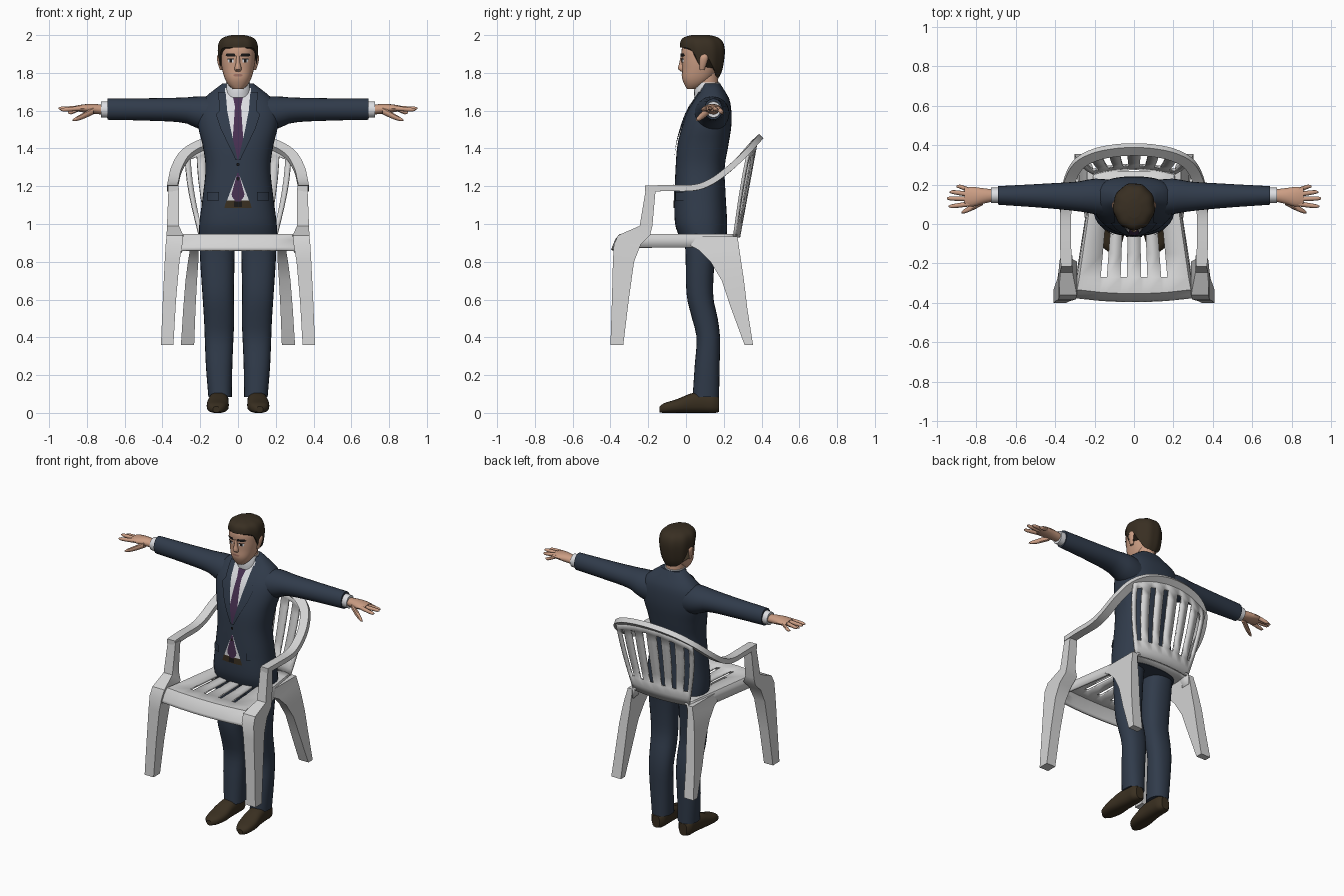
import bpy, bmesh, math
from mathutils import Vector

if "Cube" in bpy.data.objects:
    bpy.data.objects.remove(bpy.data.objects["Cube"])


def mat(name, r, g, b):
    m = bpy.data.materials.new(name)
    m.diffuse_color = (r, g, b, 1)
    m.use_nodes = True
    m.node_tree.nodes["Principled BSDF"].inputs["Base Color"].default_value = m.diffuse_color
    return m


SUIT = mat("navy_cloth", .030, .044, .070)
SKIN = mat("skin", .60, .34, .23)
HAIR = mat("dark_brown", .040, .028, .016)
SHIRT = mat("white_cloth", .72, .73, .76)
TIE = mat("purple_silk", .065, .030, .085)
LEATHER = mat("brown_leather", .042, .029, .015)
BLACK = mat("black", .010, .009, .009)
LIP = mat("lip", .36, .17, .13)
PLASTIC = mat("pale_plastic", .66, .66, .66)


def finish(name, bm, material, face_front=False):
    bmesh.ops.recalc_face_normals(bm, faces=bm.faces)
    if face_front and sum(f.normal.y for f in bm.faces) > 0:
        bmesh.ops.reverse_faces(bm, faces=bm.faces)
    me = bpy.data.meshes.new(name)
    bm.to_mesh(me)
    bm.free()
    me.materials.append(material)
    ob = bpy.data.objects.new(name, me)
    bpy.context.collection.objects.link(ob)
    return ob


def at(tab, t):
    """Smooth interpolation of table rows keyed by their first value."""
    t = min(max(t, tab[0][0]), tab[-1][0])
    i = max(k for k in range(len(tab) - 1) if tab[k][0] <= t)
    a, b = tab[i], tab[i + 1]
    p, q = tab[max(i - 1, 0)], tab[min(i + 2, len(tab) - 1)]
    h = b[0] - a[0]
    s = (t - a[0]) / h
    out = []
    for k in range(1, len(a)):
        m0 = (b[k] - p[k]) / (b[0] - p[0]) * h
        m1 = (q[k] - a[k]) / (q[0] - a[0]) * h
        out.append((2*s**3 - 3*s*s + 1)*a[k] + (s**3 - 2*s*s + s)*m0
                   + (3*s*s - 2*s**3)*b[k] + (s**3 - s*s)*m1)
    return out


def skin_rings(bm, rings):
    vs = [[bm.verts.new(p) for p in r] for r in rings]
    n = len(vs[0])
    for a, b in zip(vs, vs[1:]):
        for j in range(n):
            bm.faces.new((a[j], a[(j+1) % n], b[(j+1) % n], b[j]))
    bm.faces.new(vs[0])
    bm.faces.new(vs[-1])


def loft(name, material, tab, axis='z', sides=(1,), n=24, rows=16, p=2.0):
    """Rounded body along an axis; table rows: position, two centres, two radii."""
    for s in sides:
        bm = bmesh.new()
        rings = []
        for i in range(rows + 1):
            t = tab[0][0] + (tab[-1][0] - tab[0][0]) * i / rows
            ca, cb, ra, rb = at(tab, t)
            ring = []
            for j in range(n):
                c, d = math.cos(2*math.pi*j/n), math.sin(2*math.pi*j/n)
                a = ca + ra * math.copysign(abs(c)**(2/p), c)
                b = cb + rb * math.copysign(abs(d)**(2/p), d)
                x, y, z = {'x': (t, a, b), 'y': (a, t, b), 'z': (a, b, t)}[axis]
                ring.append((s*x, y, z))
            rings.append(ring)
        skin_rings(bm, rings)
        finish(name + {1: "", -1: "_mirrored"}[s], bm, material)


def plate(name, material, tab, p, rows, off=.004, sides=(1,), nx=6, nz=8):
    """Thin patch lying on the front of a loft; rows: z, x start, x end."""
    for s in sides:
        bm = bmesh.new()
        vs = []
        for i in range(nz + 1):
            z = rows[0][0] + (rows[-1][0] - rows[0][0]) * i / nz
            k = max(k for k in range(len(rows) - 1) if rows[k][0] <= z + 1e-9)
            f = (z - rows[k][0]) / (rows[k+1][0] - rows[k][0])
            x0, x1 = (rows[k][m] + f*(rows[k+1][m] - rows[k][m]) for m in (1, 2))
            cx, cy, rx, ry = at(tab, z)
            line = []
            for j in range(nx + 1):
                x = x0 + (x1 - x0) * j / nx
                d = max(0, 1 - abs(x / rx)**p)**(1/p)
                line.append(bm.verts.new((s*x, cy - ry*d - off, z)))
            vs.append(line)
        for a, b in zip(vs, vs[1:]):
            for j in range(nx):
                bm.faces.new((a[j], a[j+1], b[j+1], b[j]))
        finish(name + {1: "", -1: "_mirrored"}[s], bm, material, True)


def sheet(name, us, vs, fn, hole, thick):
    """Moulded plastic sheet with slots left open."""
    bm = bmesh.new()
    g = [[bm.verts.new(fn(u, v)) for u in us] for v in vs]
    for i in range(len(vs) - 1):
        for j in range(len(us) - 1):
            if not hole((us[j] + us[j+1]) / 2, (vs[i] + vs[i+1]) / 2):
                bm.faces.new((g[i][j], g[i][j+1], g[i+1][j+1], g[i+1][j]))
    ob = finish(name, bm, PLASTIC)
    mod = ob.modifiers.new("thickness", 'SOLIDIFY')
    mod.thickness, mod.offset = thick, 0


def post(name, rows):
    """Four-sided leg, mirrored; rows: z, x inner, x outer, y front, y back."""
    for s in (1, -1):
        bm = bmesh.new()
        skin_rings(bm, [[(s*a, c, z), (s*b, c, z), (s*b, d, z), (s*a, d, z)]
                        for z, a, b, c, d in rows])
        finish(name + ("" if s > 0 else "_mirrored"), bm, PLASTIC)


BOTH = (1, -1)

# Jacket body, sleeves, trousers
torso = [(.93, 0, .09, .205, .125), (1.0, 0, .08, .205, .138), (1.15, 0, .075, .186, .135),
         (1.3, 0, .075, .172, .13), (1.42, 0, .09, .188, .135), (1.52, 0, .11, .212, .13),
         (1.6, 0, .125, .214, .115), (1.66, 0, .138, .185, .092), (1.7, 0, .14, .14, .068),
         (1.745, 0, .135, .08, .045)]
loft("jacket", SUIT, torso, n=40, rows=32, p=2.4)
loft("sleeve", SUIT, [(.08, .125, 1.57, .095, .1), (.2, .14, 1.588, .09, .088),
     (.28, .14, 1.602, .076, .068), (.45, .143, 1.606, .062, .06),
     (.69, .145, 1.608, .047, .056)], 'x', BOTH)
loft("trouser_leg", SUIT, [(.085, .095, .105, .062, .07), (.25, .1, .112, .07, .066),
     (.4, .1, .118, .076, .062), (.5, .1, .1, .08, .068), (.62, .105, .074, .083, .07),
     (.85, .11, .077, .092, .08), (1.0, .11, .085, .09, .1)], 'z', BOTH, rows=20, p=2.3)
loft("shirt_cuff", SHIRT, [(.66, .145, 1.606, .04, .045), (.725, .145, 1.606, .039, .042)],
     'x', BOTH, rows=2)

# Shirt front, tie, belt, lapels, pockets
FRONT = dict(tab=torso, p=2.4)
plate("shirt_front", SHIRT, rows=[(1.34, -.003, .003), (1.5, -.04, .04), (1.65, -.068, .068),
      (1.72, -.07, .07)], off=.003, nz=14, **FRONT)
plate("tie", TIE, rows=[(1.34, -.003, .003), (1.45, -.028, .028), (1.62, -.016, .016),
      (1.63, -.018, .018), (1.67, -.026, .026)], off=.008, nz=14, **FRONT)
plate("lower_shirt", SHIRT, rows=[(1.12, -.06, .06), (1.27, -.003, .003)], off=.003, **FRONT)
plate("lower_tie", TIE, rows=[(1.11, -.006, .006), (1.15, -.036, .036), (1.27, -.004, .004)],
      off=.006, nz=10, **FRONT)
plate("belt", LEATHER, rows=[(1.085, -.073, .073), (1.125, -.06, .06)], off=.005, **FRONT)
plate("buckle", BLACK, rows=[(1.09, -.02, .02), (1.12, -.02, .02)], off=.008, nz=2, **FRONT)
plate("lapel", SUIT, rows=[(1.34, .002, .012), (1.5, .038, .09), (1.59, .055, .12),
      (1.6, .057, .098), (1.7, .066, .105)], off=.009, sides=BOTH, nz=18, **FRONT)
plate("pocket_flap", SUIT, rows=[(1.125, .10, .165), (1.17, .10, .165)], off=.009,
      sides=BOTH, **FRONT)
for z in (1.315, 1.24):
    plate("button", BLACK, rows=[(z-.009, -.004, .004), (z, -.009, .009), (z+.009, -.004, .004)],
          off=.009, nz=4, **FRONT)

# Collar and neck
loft("shirt_collar", SHIRT, [(1.66, 0, .125, .078, .08), (1.71, 0, .115, .07, .072),
     (1.75, 0, .115, .062, .062)], rows=6)
loft("neck", SKIN, [(1.68, 0, .115, .057, .06), (1.82, 0, .105, .058, .062)], rows=4)

# Head and face
head = [(1.715, 0, .035, .028, .03), (1.735, 0, .045, .05, .052), (1.77, 0, .06, .07, .08),
        (1.82, 0, .074, .084, .094), (1.87, 0, .08, .091, .102), (1.93, 0, .08, .09, .102),
        (1.975, 0, .08, .07, .08)]
loft("head", SKIN, head, n=32, rows=22, p=2.3)
loft("nose", SKIN, [(1.807, 0, -.014, .014, .012), (1.82, 0, -.02, .019, .022),
     (1.85, 0, -.02, .012, .016), (1.89, 0, -.018, .009, .01)], n=12, rows=8)
loft("ear", SKIN, [(1.815, .088, .085, .008, .012), (1.85, .095, .09, .012, .02),
     (1.885, .1, .095, .012, .022), (1.9, .097, .095, .006, .012)], 'z', BOTH, 12, 8)
FACE = dict(tab=head, p=2.3)
plate("eye_white", SHIRT, rows=[(1.855, .024, .05), (1.872, .022, .055)], sides=BOTH, nz=2, **FACE)
plate("iris", BLACK, rows=[(1.856, .031, .046), (1.873, .031, .046)], off=.006, sides=BOTH, nz=2, **FACE)
plate("eyelid", BLACK, rows=[(1.871, .02, .058), (1.876, .022, .056)], off=.007, sides=BOTH, nz=2, **FACE)
plate("eyebrow", BLACK, rows=[(1.886, .013, .055), (1.892, .013, .067), (1.902, .018, .06)],
      off=.007, sides=BOTH, nz=4, **FACE)
plate("mouth", LIP, rows=[(1.782, -.018, .018), (1.789, -.028, .028), (1.794, -.014, .014)],
      nz=4, **FACE)

# Hair cap with a hairline that drops from brow to nape
hair_tab = [(1.76, .02, .165, .068), (1.8, -.002, .188, .09), (1.87, -.014, .203, .102),
            (1.93, -.03, .206, .106), (1.97, -.026, .192, .096), (1.99, -.006, .165, .072),
            (2.0, .03, .125, .035)]
line = [(0, 1.935), (.9, 1.93), (1.15, 1.9), (1.35, 1.835), (1.6, 1.835), (1.75, 1.88),
        (2.0, 1.84), (2.4, 1.785), (math.pi, 1.768)]
bm = bmesh.new()
rings = []
for i in range(15):
    ring = []
    for j in range(48):
        a = 2*math.pi*j/48
        zb = at(line, min(a, 2*math.pi - a))[0]
        z = zb + (2.0 - zb) * math.sin(math.pi/2 * i/14)
        f, b, r = at(hair_tab, z)
        k = 1 + .018 * math.sin(9*a + 2)
        ring.append((k*r*math.sin(a), (f+b)/2 - k*(b-f)/2*math.cos(a), z))
    rings.append(ring)
skin_rings(bm, rings)
finish("hair", bm, HAIR)

# Hands
loft("palm", SKIN, [(.71, .145, 1.605, .03, .026), (.77, .142, 1.61, .04, .026),
     (.82, .138, 1.612, .05, .021), (.86, .138, 1.612, .045, .014)], 'x', BOTH, 16, 8)
for name, y0, y1, x1, z1 in (("index_finger", .102, .09, .94, 1.605), ("middle_finger", .127, .13, .95, 1.612),
                             ("ring_finger", .15, .162, .935, 1.605), ("little_finger", .172, .19, .9, 1.59)):
    loft(name, SKIN, [(.835, y0, 1.612, .013, .013), (x1-.015, y1, z1, .01, .01),
         (x1, y1, z1, .004, .004)], 'x', BOTH, 10, 8)
loft("thumb", SKIN, [(.765, .115, 1.6, .018, .02), (.82, .085, 1.572, .016, .017),
     (.86, .065, 1.555, .011, .011), (.875, .058, 1.55, .004, .004)], 'x', BOTH, 10, 8)

# Shoes
loft("shoe", LEATHER, [(-.14, .115, .018, .018, .016), (-.12, .113, .025, .042, .025),
     (-.05, .108, .036, .058, .036), (.03, .104, .052, .054, .052), (.1, .1, .056, .05, .056),
     (.16, .1, .052, .045, .052), (.175, .1, .045, .028, .04)], 'y', BOTH, 20, 16, 2.6)

# Chair seat: dished sheet with a front lip, side skirts and four slots
EDGE = [.13, .24, .49, .6, .97, 1.0, 1.02]


def seat_point(u, v):
    z = .94
    if v < -.35:
        z -= .08 * ((-.35 - v) / .04)**1.6
    hw = .3 - .1 * (v + .39) / .66
    z -= {1.0: .015, 1.02: .065}.get(abs(u), 0) * (1 if v > -.38 else .2)
    return (u*hw, v + .02*u*u*(v < -.3), z)


sheet("seat", [-e for e in reversed(EDGE)] + EDGE,
      [-.39, -.385, -.37, -.35, -.27, -.15, 0, .1, .2, .27], seat_point,
      lambda u, v: (.13 < abs(u) < .24 or .49 < abs(u) < .6) and -.27 < v < .1, .014)

# Chair back: curved shell with tall slots
BACK = [.12, .25, .45, .58, .78, .9, 1.0]


def back_point(u, v):
    x = u * (.205 + .075 * math.sin(v * math.pi/2))
    z = .93 + v * (1.445 - .9*x*x - .93)
    return (x, .28 + .095*v - .6*x*x, z)


sheet("backrest", [-e for e in reversed(BACK)] + BACK, [0, .1, .2, .35, .5, .65, .8, .9, 1],
      back_point, lambda u, v: .2 < v < .9 and any(
          a < abs(u) < b for a, b in ((.12, .25), (.45, .58), (.78, .9))), .014)

# Chair legs; the front ones carry on up to the armrests
post("front_leg", [(.36, .342, .408, -.4, -.332), (.6, .328, .398, -.392, -.303),
                   (.8, .31, .388, -.387, -.275), (.89, .295, .383, -.382, -.24),
                   (.94, .29, .378, -.36, -.19), (.99, .312, .376, -.245, -.178),
                   (1.19, .312, .368, -.212, -.16)])
post("rear_leg", [(.36, .232, .302, .31, .355), (.55, .225, .29, .24, .325),
                  (.7, .217, .278, .19, .307), (.8, .21, .265, .13, .292),
                  (.86, .208, .255, .07, .283), (.9, .205, .245, 0, .278),
                  (.935, .205, .238, -.06, .272)])

# Armrests sweeping round into the top rim as one flat band
half = [(.343, -.215, 1.188), (.347, -.1, 1.19), (.347, .04, 1.192), (.342, .13, 1.222),
        (.325, .225, 1.29), (.28, .305, 1.365), (.2, .35, 1.415), (.1, .372, 1.44)]
path = half + [(0, .378, 1.447)] + [(-x, y, z) for x, y, z in reversed(half)]
keyed = [(i, *p) for i, p in enumerate(path)]
pts = [Vector(at(keyed, i / 5)) for i in range(5 * (len(path) - 1) + 1)]
rings = []
for i, p in enumerate(pts):
    t = (pts[min(i+1, len(pts)-1)] - pts[max(i-1, 0)]).normalized()
    out = Vector((t.y, -t.x, 0)).normalized()
    w = Vector((out.x, out.y, .9 * max(out.y, 0)))
    w = (w - t * w.dot(t)).normalized()
    up = t.cross(w).normalized()
    rings.append([p + w*a*.028 + up*b*.016 for a, b in ((-1, -1), (1, -1), (1, 1), (-1, 1))])
bm = bmesh.new()
skin_rings(bm, rings)
finish("armrest_rim", bm, PLASTIC)

# Smooth shading with sharp edges kept
for ob in bpy.data.objects:
    ob.select_set(True)
    bpy.context.view_layer.objects.active = ob
bpy.ops.object.shade_smooth_by_angle(angle=math.radians(40))
